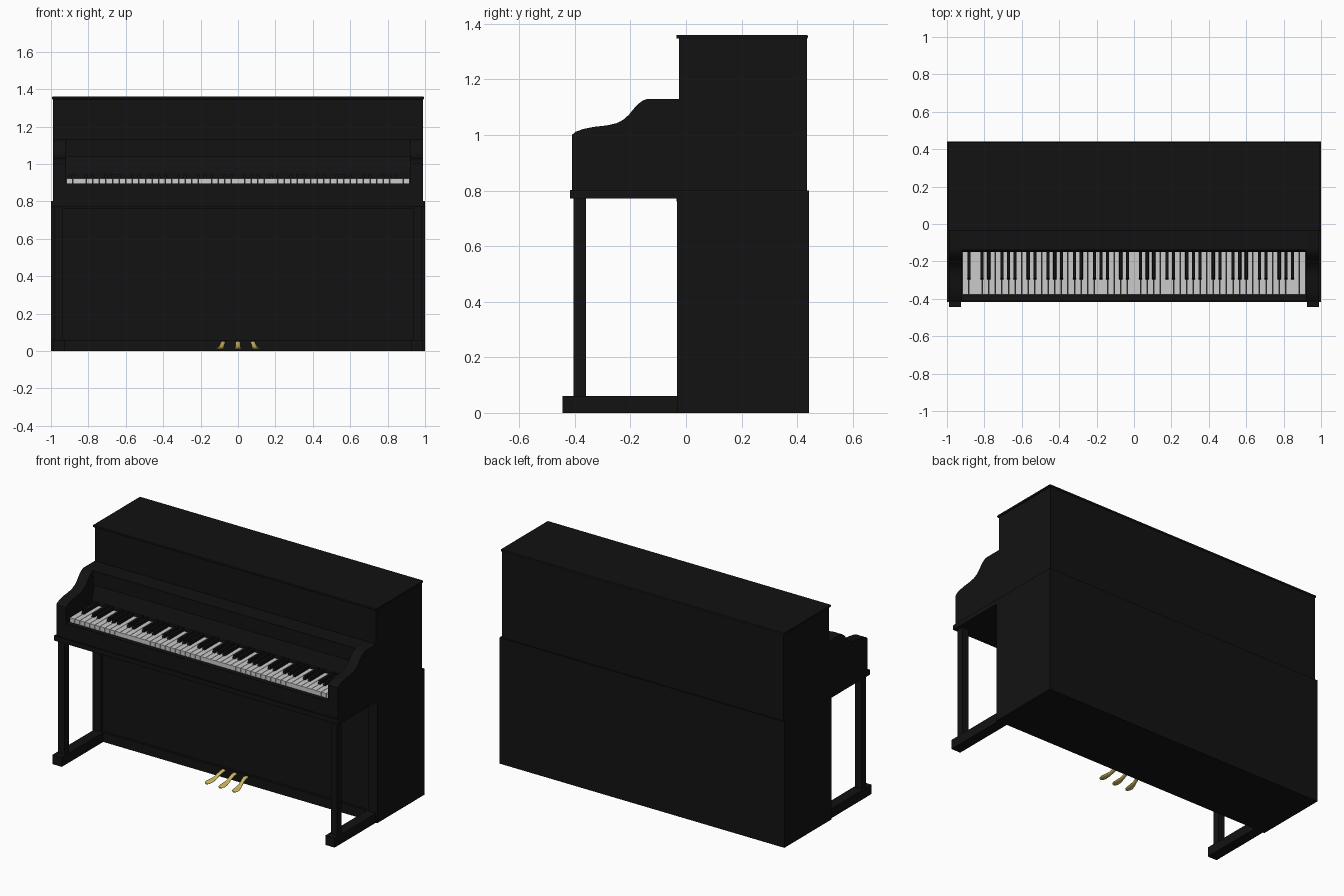
import bpy, bmesh, math

if "Cube" in bpy.data.objects:
    bpy.data.objects.remove(bpy.data.objects["Cube"])


def material(name, rgb):
    m = bpy.data.materials.new(name)
    m.diffuse_color = (*rgb, 1)
    m.use_nodes = True
    m.node_tree.nodes["Principled BSDF"].inputs["Base Color"].default_value = m.diffuse_color
    return m


BLACK = material("black_lacquer", (0.006, 0.006, 0.006))
IVORY = material("ivory", (0.75, 0.75, 0.75))
BRASS = material("brass", (0.62, 0.48, 0.12))


def finish(name, bm, mat, bevel=0, smooth=False):
    bmesh.ops.recalc_face_normals(bm, faces=bm.faces)
    me = bpy.data.meshes.new(name)
    bm.to_mesh(me)
    bm.free()
    me.materials.append(mat)
    ob = bpy.data.objects.new(name, me)
    bpy.context.collection.objects.link(ob)
    if bevel:
        b = ob.modifiers.new("bevel", 'BEVEL')
        b.width, b.segments = bevel, 2
    if smooth:
        bpy.context.view_layer.objects.active = ob
        ob.select_set(True)
        bpy.ops.object.shade_smooth_by_angle(angle=math.radians(35))
        ob.select_set(False)
    return ob


def add_box(bm, x, y, z):
    vs = bmesh.ops.create_cube(bm, size=1)['verts']
    for v in vs:
        v.co = [(r[0] + r[1]) / 2 + c * (r[1] - r[0]) for r, c in zip((x, y, z), v.co)]
    return vs


def box(name, x, y, z, mat=BLACK, bevel=0):
    bm = bmesh.new()
    add_box(bm, x, y, z)
    return finish(name, bm, mat, bevel)


def prism(name, profile, x0, x1, smooth=False):
    """Extrude a (y, z) profile along x."""
    bm = bmesh.new()
    f = bm.faces.new([bm.verts.new((x0, y, z)) for y, z in profile])
    new = bmesh.ops.extrude_face_region(bm, geom=[f])['geom']
    bmesh.ops.translate(bm, vec=(x1 - x0, 0, 0),
                        verts=[g for g in new if isinstance(g, bmesh.types.BMVert)])
    return finish(name, bm, BLACK, smooth=smooth)


# Cabinet: lower body with recessed front, upper body and lid
box("lower_body", (-1, 1), (-0.015, 0.442), (0, 0.8))
box("bottom_rail", (-0.94, 0.94), (-0.03, -0.01), (0, 0.06))
box("under_bed_rail", (-0.94, 0.94), (-0.035, -0.01), (0.76, 0.78))
box("upper_body", (-0.988, 0.988), (-0.025, 0.435), (0.79, 1.35))
box("lid", (-0.995, 0.995), (-0.035, 0.438), (1.346, 1.36), bevel=0.004)

# Key bed, slip and keyboard support
box("key_bed", (-1, 1), (-0.418, -0.01), (0.772, 0.802))
box("key_support", (-0.925, 0.925), (-0.385, -0.02), (0.8, 0.89))
box("key_slip", (-0.925, 0.925), (-0.41, -0.38), (0.8, 0.897))

# Fallboard and music shelf behind the keys
prism("fallboard", [(-0.15, 0.88), (-0.15, 0.95), (-0.125, 1.045), (-0.02, 1.045), (-0.02, 0.88)],
      -0.925, 0.925)
box("music_shelf", (-0.925, 0.925), (-0.14, -0.02), (1.04, 1.13))

# Scrolled cheeks, legs, feet and front stiles on both sides
cheek = [(-0.02, 0.8), (-0.41, 0.8), (-0.41, 1.0), (-0.398, 1.011), (-0.37, 1.021),
         (-0.33, 1.029), (-0.285, 1.034), (-0.25, 1.042), (-0.225, 1.055), (-0.205, 1.073),
         (-0.188, 1.094), (-0.17, 1.113), (-0.153, 1.125), (-0.135, 1.13), (-0.02, 1.13)]
for s, side in ((-1, "left"), (1, "right")):
    def span(a, b):
        return sorted((s * a, s * b))
    prism(side + "_cheek", cheek, *span(0.92, 0.988), smooth=True)
    box(side + "_front_stile", span(0.94, 1), (-0.032, 0), (0, 0.775))
    box(side + "_leg", span(0.935, 0.98), (-0.405, -0.36), (0.05, 0.78))
    box(side + "_foot", span(0.925, 0.99), (-0.445, -0.02), (0, 0.06))

# Keys: 52 white, 36 black, starting on the note A
white, black = bmesh.new(), bmesh.new()
pitch = 1.836 / 52
for i in range(52):
    x = -0.918 + i * pitch
    add_box(white, (x + 0.0012, x + pitch - 0.0012), (-0.377, -0.14), (0.885, 0.923))
    if i % 7 in (0, 2, 3, 5, 6) and i < 51:
        c = x + pitch
        vs = add_box(black, (c - 0.0095, c + 0.0095), (-0.302, -0.14), (0.9, 0.944))
        for v in vs:
            if v.co.z > 0.93:
                v.co.x = c + (v.co.x - c) * 0.8
                if v.co.y < -0.2:
                    v.co.y += 0.012
finish("white_keys", white, IVORY)
finish("black_keys", black, BLACK)

# Pedals: lofted sections (y, z centre, half width, half thickness)
sections = [(-0.01, 0.046, 0.013, 0.008), (-0.05, 0.045, 0.013, 0.008),
            (-0.075, 0.036, 0.012, 0.007), (-0.1, 0.024, 0.013, 0.006),
            (-0.13, 0.018, 0.019, 0.006), (-0.155, 0.016, 0.021, 0.006),
            (-0.172, 0.015, 0.017, 0.005), (-0.181, 0.014, 0.008, 0.004)]
for s, name in ((-1, "left_pedal"), (0, "middle_pedal"), (1, "right_pedal")):
    bm = bmesh.new()
    rings = []
    for y, z, w, t in sections:
        cx = s * (0.08 + 0.016 * min(1, max(0, (-y - 0.05) / 0.1)))
        rings.append([bm.verts.new((cx + w * math.cos(a), y, z + t * math.sin(a)))
                      for a in [k * math.tau / 12 for k in range(12)]])
    for r, q in zip(rings, rings[1:]):
        for k in range(12):
            bm.faces.new((r[k], r[(k + 1) % 12], q[(k + 1) % 12], q[k]))
    bm.faces.new(rings[0])
    bm.faces.new(rings[-1])
    finish(name, bm, BRASS, smooth=True)
